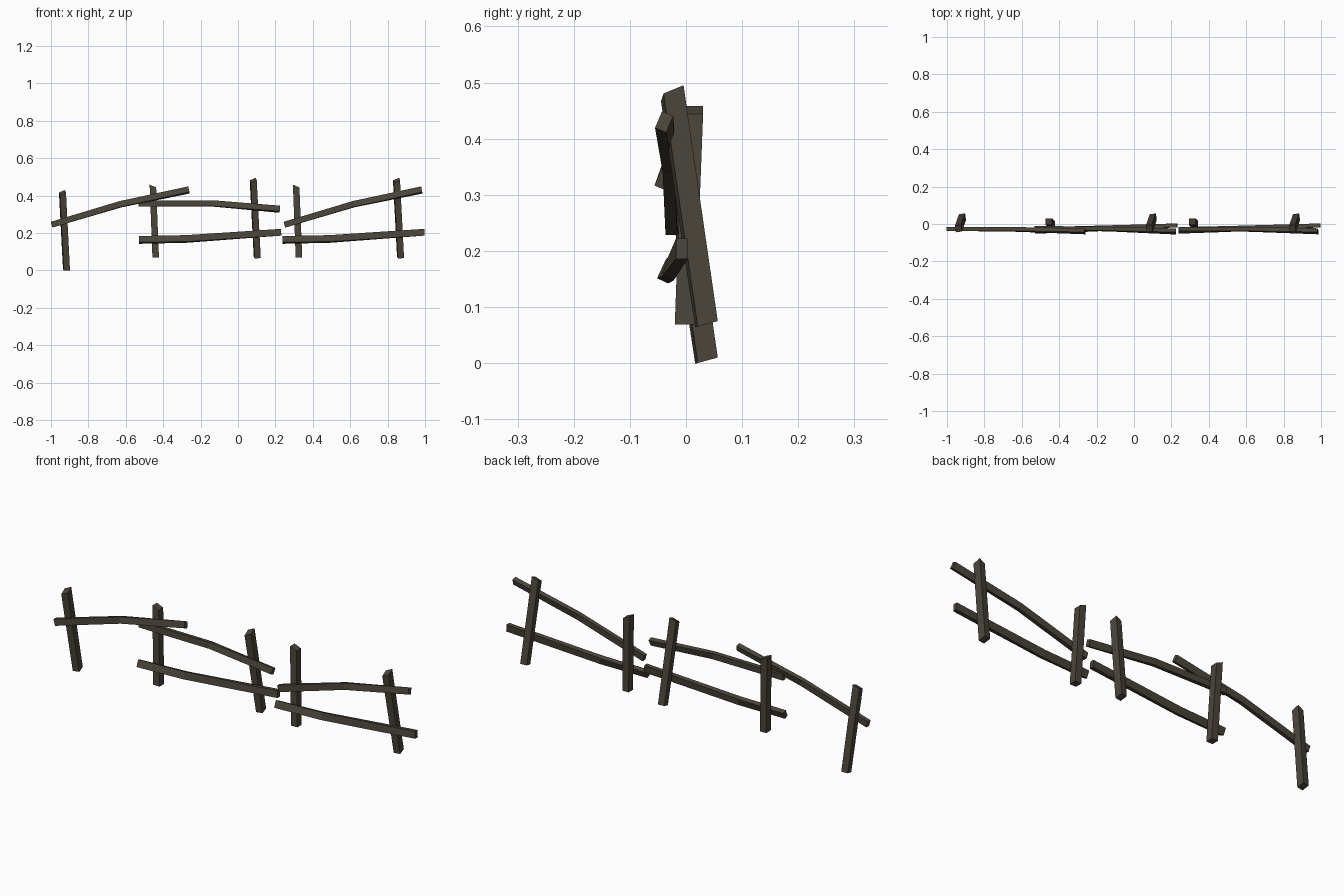
import bpy
import math

if "Cube" in bpy.data.objects:
    bpy.data.objects.remove(bpy.data.objects["Cube"])

wood = bpy.data.materials.new("weathered dark wood")
wood.diffuse_color = (0.07, 0.06, 0.043, 1)
wood.use_nodes = True
wood.node_tree.nodes["Principled BSDF"].inputs["Base Color"].default_value = wood.diffuse_color


def make(name, rings):
    """Skin a list of four-corner rings into a closed flat-shaded beam."""
    verts = [v for ring in rings for v in ring]
    n = len(rings)
    faces = [(0, 3, 2, 1), tuple(4 * (n - 1) + k for k in range(4))]
    for i in range(n - 1):
        a = 4 * i
        for k in range(4):
            j = (k + 1) % 4
            faces.append((a + k, a + j, a + 4 + j, a + 4 + k))
    me = bpy.data.meshes.new(name)
    me.from_pydata(verts, [], faces)
    me.materials.append(wood)
    ob = bpy.data.objects.new(name, me)
    bpy.context.collection.objects.link(ob)


def post(name, bottom, top, w, d, yaw, cut_bottom, cut_top):
    """Leaning post; cuts give the slope of each end along x and y."""
    rings = []
    c, s = math.cos(yaw), math.sin(yaw)
    for (x, y, z), (sx, sy) in ((bottom, cut_bottom), (top, cut_top)):
        ring = []
        for u, v in ((-1, -1), (1, -1), (1, 1), (-1, 1)):
            dx = c * u * w / 2 - s * v * d / 2
            dy = s * u * w / 2 + c * v * d / 2
            ring.append((x + dx, y + dy, z + sx * dx + sy * dy))
        rings.append(ring)
    make(name, rings)


def rail(name, stations, x0):
    """Bent, twisted rail; stations are x, y, z, width, height, roll."""
    rings = []
    for i, (x, y, z, w, h, roll) in enumerate(stations):
        a, b = stations[max(i - 1, 0)], stations[min(i + 1, len(stations) - 1)]
        slope = (b[2] - a[2]) / (b[0] - a[0])
        c, s = math.cos(math.radians(roll)), math.sin(math.radians(roll))
        ring = []
        for u, v in ((-1, -1), (1, -1), (1, 1), (-1, 1)):
            dy = c * u * w / 2 + s * v * h / 2
            dz = -s * u * w / 2 + c * v * h / 2
            ring.append((x0 + x - slope * dz, y + dy, z + dz))
        rings.append(ring)
    make(name, rings)


def leaning_post(name, dx, dz):
    post(name, (0.869 + dx, 0.0365, 0.0695 + dz), (0.8475 + dx, -0.0245, 0.481 + dz),
         0.033, 0.036, math.radians(8), (0, 0.27), (0.36, 0.46))


def upright_post(name, dx):
    post(name, (0.326 + dx, -0.002, 0.069), (0.311 + dx, 0.0125, 0.451),
         0.035, 0.036, 0, (0, 0), (-0.42, 0))


# Rail shapes, x measured in the right-hand section
rising = [(0.248, -0.026, 0.244, 0.021, 0.031, 0),
          (0.618, -0.029, 0.354, 0.021, 0.031, 8),
          (0.983, -0.039, 0.430, 0.0215, 0.032, 23)]
lower = [(0.237, -0.034, 0.163, 0.022, 0.036, 25),
         (0.49, -0.027, 0.168, 0.022, 0.036, 17),
         (0.997, -0.0075, 0.204, 0.021, 0.036, 0)]
drooping = [(0.235, -0.021, 0.358, 0.021, 0.031, 0),
            (0.632, -0.027, 0.358, 0.021, 0.031, 8),
            (0.99, -0.040, 0.327, 0.0215, 0.032, 23)]
STEP = -0.766

# Right and middle sections
for side, dx in (("right", 0), ("middle", STEP)):
    upright_post(side + "_upright_post", dx)
    leaning_post(side + "_leaning_post", dx, 0)
    rail(side + "_lower_rail", lower, dx)
rail("right_upper_rail", rising, 0)
rail("middle_upper_rail", drooping, STEP)

# Left end: one sunken post and a single rail
leaning_post("left_end_post", -1.786, -0.065)
rail("left_upper_rail", rising, -1.245)
